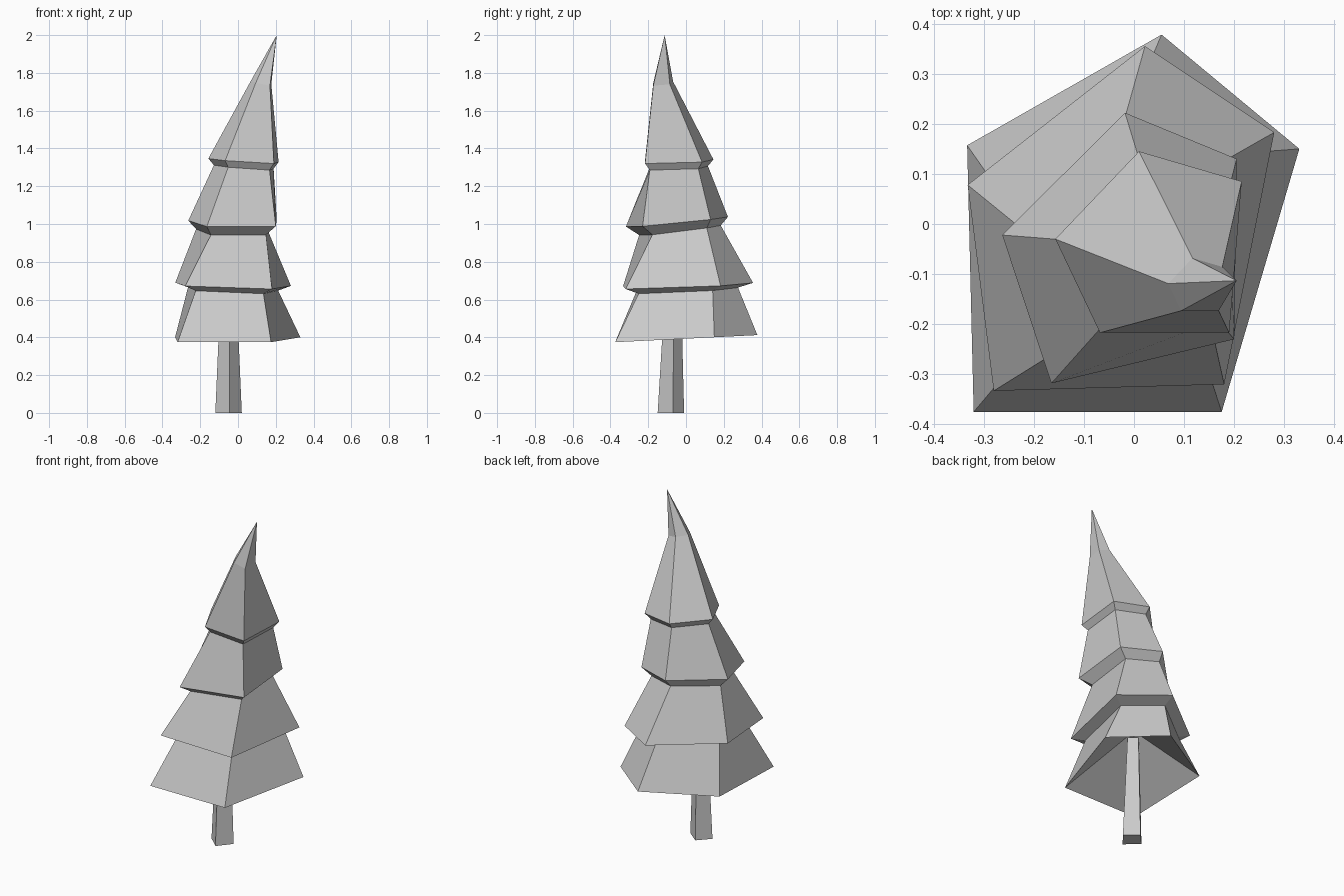
import bpy
import bmesh
from mathutils import Vector

default_cube = bpy.data.objects.get("Cube")
if default_cube:
    bpy.data.objects.remove(default_cube, do_unlink=True)

# One plain grey for the whole tree
grey = bpy.data.materials.new("plain grey")
grey.use_nodes = True
colour = (0.6, 0.6, 0.6, 1)
grey.diffuse_color = colour
grey.node_tree.nodes["Principled BSDF"].inputs["Base Color"].default_value = colour


def centre_of(ring):
    return sum(ring, Vector()) / len(ring)


def tilted_ring(outline, height, slope_x, slope_y):
    """Closed outline lying on a gently tilted plane."""
    return [Vector((x, y, height + slope_x * x + slope_y * y)) for x, y in outline]


def resized_ring(ring, factor, shift):
    """Copy of a ring, scaled sideways about its centre and moved."""
    centre = centre_of(ring)
    scale = Vector((factor, factor, 1))
    return [centre + (point - centre) * scale + Vector(shift) for point in ring]


def make_lofted_part(name, rings, start_tip=None, end_tip=None):
    """Skin a stack of rings; close each end with a tip or a flat cap."""
    bm = bmesh.new()
    loops = [[bm.verts.new(point) for point in ring] for ring in rings]
    count = len(loops[0])

    for lower, upper in zip(loops, loops[1:]):
        for i in range(count):
            j = (i + 1) % count
            bm.faces.new((lower[i], lower[j], upper[j], upper[i]))

    for loop, tip in ((loops[0][::-1], start_tip), (loops[-1], end_tip)):
        if tip is None:
            bm.faces.new(loop)
            continue
        tip_vertex = bm.verts.new(tip)
        for i in range(count):
            bm.faces.new((loop[i], loop[(i + 1) % count], tip_vertex))

    bmesh.ops.recalc_face_normals(bm, faces=bm.faces[:])
    mesh = bpy.data.meshes.new(name)
    bm.to_mesh(mesh)
    bm.free()
    mesh.materials.append(grey)
    part = bpy.data.objects.new(name, mesh)
    bpy.context.collection.objects.link(part)
    return part


# Skirts of the four branch tiers, lowest first
tiers = [
    tilted_ring([(-.32, -.375), (.175, -.375), (.33, .15), (.055, .378), (-.333, .157)],
                height=.393, slope_x=0, slope_y=.05),
    tilted_ring([(-.28, -.333), (.18, -.32), (.28, .183), (.022, .355), (-.332, .078)],
                height=.675, slope_x=-.035, slope_y=.04),
    tilted_ring([(-.165, -.318), (.2, -.23), (.205, .13), (-.018, .222), (-.263, -.022)],
                height=1.015, slope_x=-.02, slope_y=.1),
    tilted_ring([(-.068, -.217), (.19, -.217), (.215, .085), (.01, .145), (-.157, -.03)],
                height=1.338, slope_x=-.06, slope_y=.03),
]

# Narrow necks tucked just beneath each upper skirt
necks = [
    resized_ring(tiers[1], .78, (0, 0, -.025)),
    resized_ring(tiers[2], .8, (-.01, .015, -.045)),
    resized_ring(tiers[3], .85, (0, 0, -.035)),
]

# Slim bend below the leaning tip
bend = resized_ring(tiers[3], .29, (.087, -.077, .412))

foliage_rings = [tiers[0]]
for neck, tier in zip(necks, tiers[1:]):
    foliage_rings += [neck, tier]
foliage_rings.append(bend)

# Foliage with a hollow underside
make_lofted_part("foliage", foliage_rings,
                 start_tip=(-.025, -.03, .65), end_tip=(.205, -.113, 2))

# Tapered four-sided trunk
trunk_base = tilted_ring([(-.045, -.15), (.02, -.07), (-.055, -.01), (-.12, -.08)],
                         height=0, slope_x=0, slope_y=0)
trunk_top = resized_ring(trunk_base, .62, (0, .01, .62))
make_lofted_part("trunk", [trunk_base, trunk_top])
